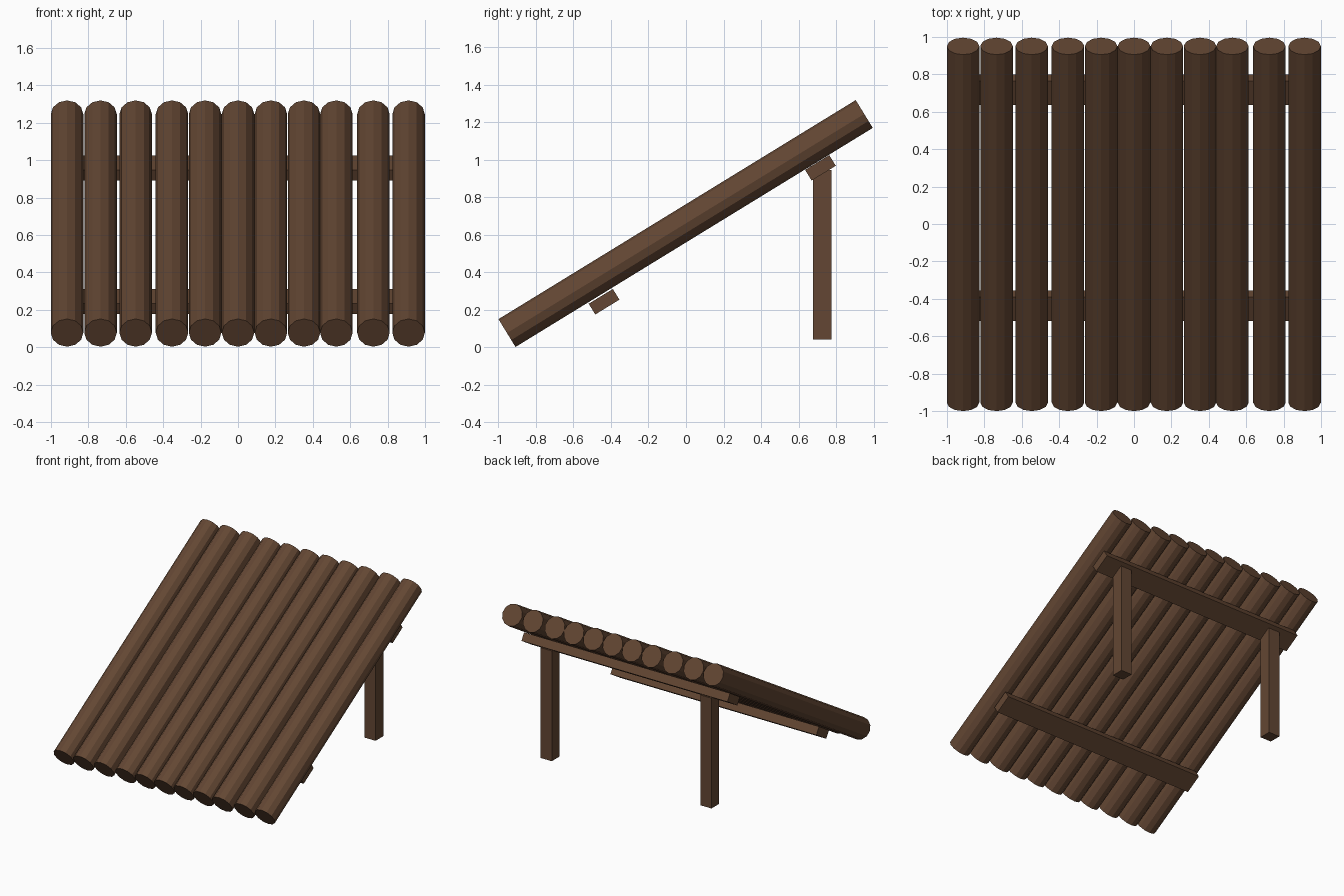
import bpy
import math

if "Cube" in bpy.data.objects:
    bpy.data.objects.remove(bpy.data.objects["Cube"])

TILT = math.atan2(1.168, 1.905)      # slope of the log deck

wood = bpy.data.materials.new("dark brown wood")
wood.diffuse_color = (0.125, 0.062, 0.033, 1)
wood.use_nodes = True
wood.node_tree.nodes["Principled BSDF"].inputs["Base Color"].default_value = wood.diffuse_color


def finish(name):
    ob = bpy.context.object
    ob.name = name
    ob.data.materials.append(wood)
    return ob


def box(name, center, size, tilt=0.0):
    bpy.ops.mesh.primitive_cube_add(size=1, location=center)
    ob = finish(name)
    ob.scale = size
    ob.rotation_euler = (tilt, 0, 0)
    return ob


# Sloping logs, unevenly spaced
LOG_X = [-0.914, -0.735, -0.547, -0.353, -0.176, 0.0,
         0.176, 0.353, 0.526, 0.724, 0.912]
for x in LOG_X:
    bpy.ops.mesh.primitive_cylinder_add(
        vertices=12, radius=0.087, depth=2.235,
        location=(x, -0.002, 0.661),
        rotation=(TILT - math.pi / 2, 0, 0))
    finish("log")

# Cross rails under the logs
box("front_rail", (0, -0.437, 0.244), (1.87, 0.151, 0.067), TILT)
box("rear_rail", (0, 0.717, 0.958), (1.87, 0.151, 0.067), TILT)

# Upright rear legs
for side in (-1, 1):
    box("rear_leg", (side * 0.725, 0.727, 0.495), (0.1, 0.1, 0.905))
